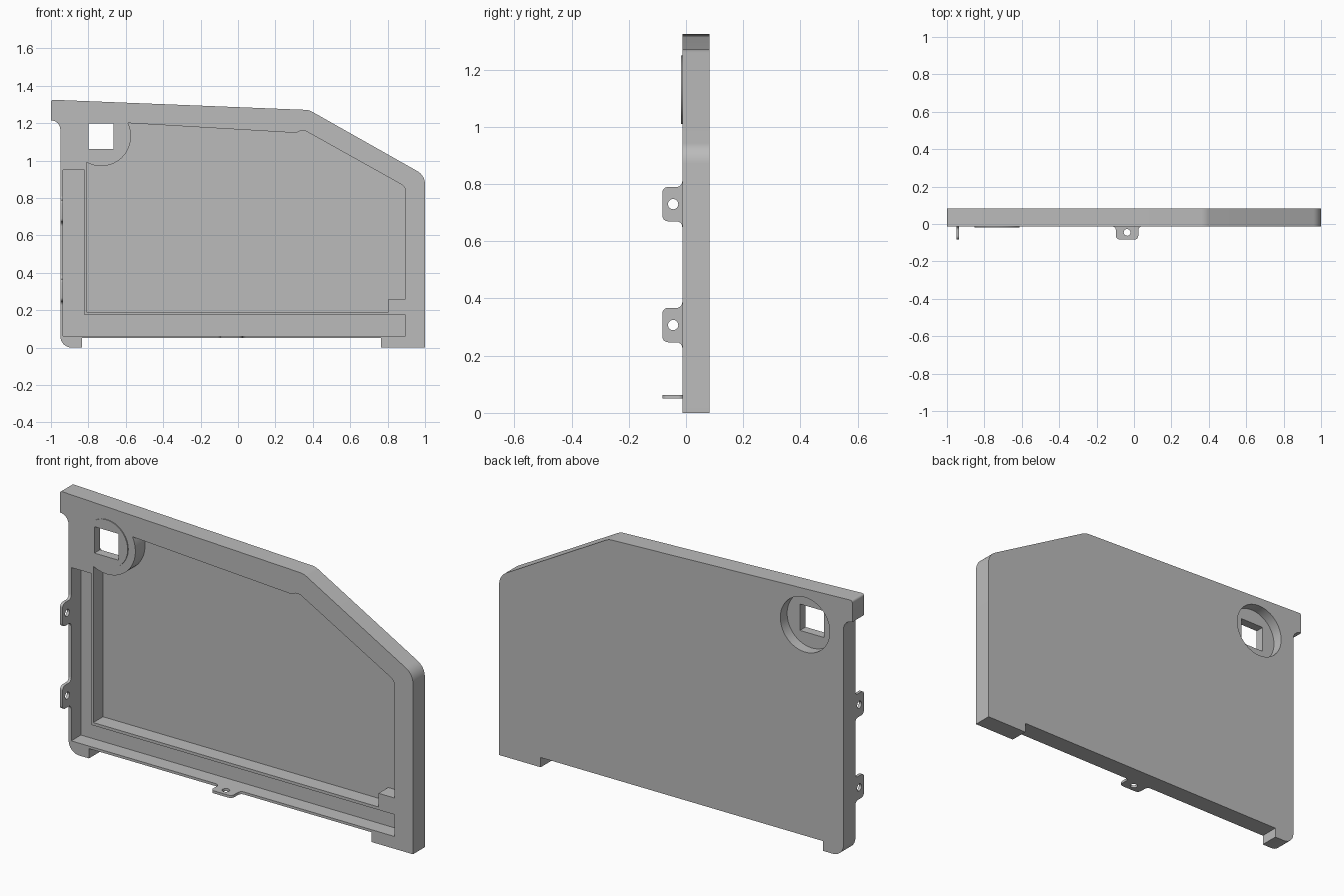
import bpy, bmesh, math
from mathutils import Vector

cube = bpy.data.objects.get("Cube")
if cube:
    bpy.data.objects.remove(cube)

grey = bpy.data.materials.new("plain grey")
grey.use_nodes = True
COLOUR = (0.5, 0.5, 0.5, 1)
grey.diffuse_color = COLOUR
grey.node_tree.nodes["Principled BSDF"].inputs["Base Color"].default_value = COLOUR

FRONT, BACK = -0.013, 0.083
DISC = (-0.732, 1.13)


def rounded(points, steps=8):
    """Outline from (u, v, corner radius) points, each corner turned into an arc."""
    out = []
    for i, (u, v, r) in enumerate(points):
        p = Vector((u, v))
        if r == 0:
            out.append(p)
            continue
        a = (Vector(points[i - 1][:2]) - p).normalized()
        b = (Vector(points[(i + 1) % len(points)][:2]) - p).normalized()
        half = a.angle(b) / 2
        centre = p + (a + b).normalized() * (r / math.sin(half))
        start = p + a * (r / math.tan(half)) - centre
        end = p + b * (r / math.tan(half)) - centre
        sweep = start.angle_signed(end)
        for k in range(steps + 1):
            t = -sweep * k / steps
            c, s = math.cos(t), math.sin(t)
            out.append(centre + Vector((start.x * c - start.y * s, start.x * s + start.y * c)))
    return out


def arc(centre, r, a0, a1, steps):
    angles = [math.radians(a0 + (a1 - a0) * k / steps) for k in range(steps + 1)]
    return [Vector((centre[0] + r * math.cos(a), centre[1] + r * math.sin(a))) for a in angles]


def circle(centre, r, steps=48):
    return arc(centre, r, 0, 360, steps)[:-1]


def rect(u0, v0, u1, v1):
    return [Vector(p) for p in ((u0, v0), (u1, v0), (u1, v1), (u0, v1))]


def along_y(u, v, w):
    return (u, w, v)


def along_x(u, v, w):
    return (w, FRONT - v, u)


def along_z(u, v, w):
    return (u, FRONT - v, w)


def prism(name, outline, w0, w1, place=along_y):
    bm = bmesh.new()
    low = [bm.verts.new(place(p[0], p[1], w0)) for p in outline]
    high = [bm.verts.new(place(p[0], p[1], w1)) for p in outline]
    bm.faces.new(low)
    bm.faces.new(high)
    n = len(outline)
    for i in range(n):
        j = (i + 1) % n
        bm.faces.new((low[i], low[j], high[j], high[i]))
    bmesh.ops.recalc_face_normals(bm, faces=bm.faces)
    mesh = bpy.data.meshes.new(name)
    bm.to_mesh(mesh)
    bm.free()
    mesh.materials.append(grey)
    obj = bpy.data.objects.new(name, mesh)
    bpy.context.collection.objects.link(obj)
    return obj


def combine(obj, other, operation="DIFFERENCE"):
    mod = obj.modifiers.new(operation.lower(), "BOOLEAN")
    mod.operation, mod.solver, mod.object = operation, "EXACT", other
    bpy.context.view_layer.objects.active = obj
    bpy.ops.object.modifier_apply(modifier=mod.name)
    bpy.data.objects.remove(other)


def smooth(obj):
    bpy.ops.object.select_all(action="DESELECT")
    obj.select_set(True)
    bpy.context.view_layer.objects.active = obj
    bpy.ops.object.shade_smooth_by_angle(angle=math.radians(25))


# Panel body with two feet and a hooked upper corner
panel = prism("panel", rounded([
    (-1, 1.325, 0.012), (0.38, 1.27, 0.08), (1, 0.92, 0.08), (1, 0, 0),
    (0.765, 0, 0), (0.765, 0.05, 0), (-0.835, 0.05, 0), (-0.835, 0, 0),
    (-0.95, 0, 0.06), (-0.95, 1.215, 0.05), (-1, 1.215, 0)]), FRONT, BACK)

# Raised disc around the window
combine(panel, prism("disc", circle(DISC, 0.12), FRONT - 0.005, 0.01), "UNION")

# Large front recess, curving around the disc
recess = rounded([(0.34, 1.17, 0.05), (0.895, 0.86, 0.04), (0.895, 0.26, 0),
                  (0.805, 0.26, 0), (0.805, 0.19, 0), (-0.81, 0.19, 0)])
recess += arc(DISC, 0.16, -119, 26, 24)
FLOOR = BACK - 0.018
combine(panel, prism("recess_cutter", recess, FRONT - 0.05, FLOOR))

# L-shaped channel along the side and bottom
channel = [(-0.935, 0.95), (-0.82, 0.95), (-0.82, 0.175),
           (0.895, 0.175), (0.895, 0.063), (-0.935, 0.063)]
combine(panel, prism("channel_cutter", channel, FRONT - 0.05, FLOOR))

# Round pocket in the back and square window through it
combine(panel, prism("pocket_cutter", circle(DISC, 0.14), BACK - 0.055, BACK + 0.05))
combine(panel, prism("window_cutter", rect(-0.8, 1.062, -0.665, 1.197), -0.2, 0.2))
smooth(panel)

# Mounting tabs with screw holes
TAB = rounded([(-0.081, -0.004, 0), (-0.081, 0, 0), (-0.06, 0, 0.02), (-0.06, 0.07, 0.02),
               (0.06, 0.07, 0.02), (0.06, 0, 0.02), (0.081, 0, 0), (0.081, -0.004, 0)], 6)


def tab(name, offset, w0, w1, place):
    obj = prism(name, [(p.x + offset, p.y) for p in TAB], w0, w1, place)
    combine(obj, prism("hole_cutter", circle((offset, 0.032), 0.018, 24), w0 - 0.1, w1 + 0.1, place))
    smooth(obj)


tab("upper_side_tab", 0.73, -0.95, -0.935, along_x)
tab("lower_side_tab", 0.307, -0.95, -0.935, along_x)
tab("bottom_tab", -0.037, 0.05, 0.063, along_z)
